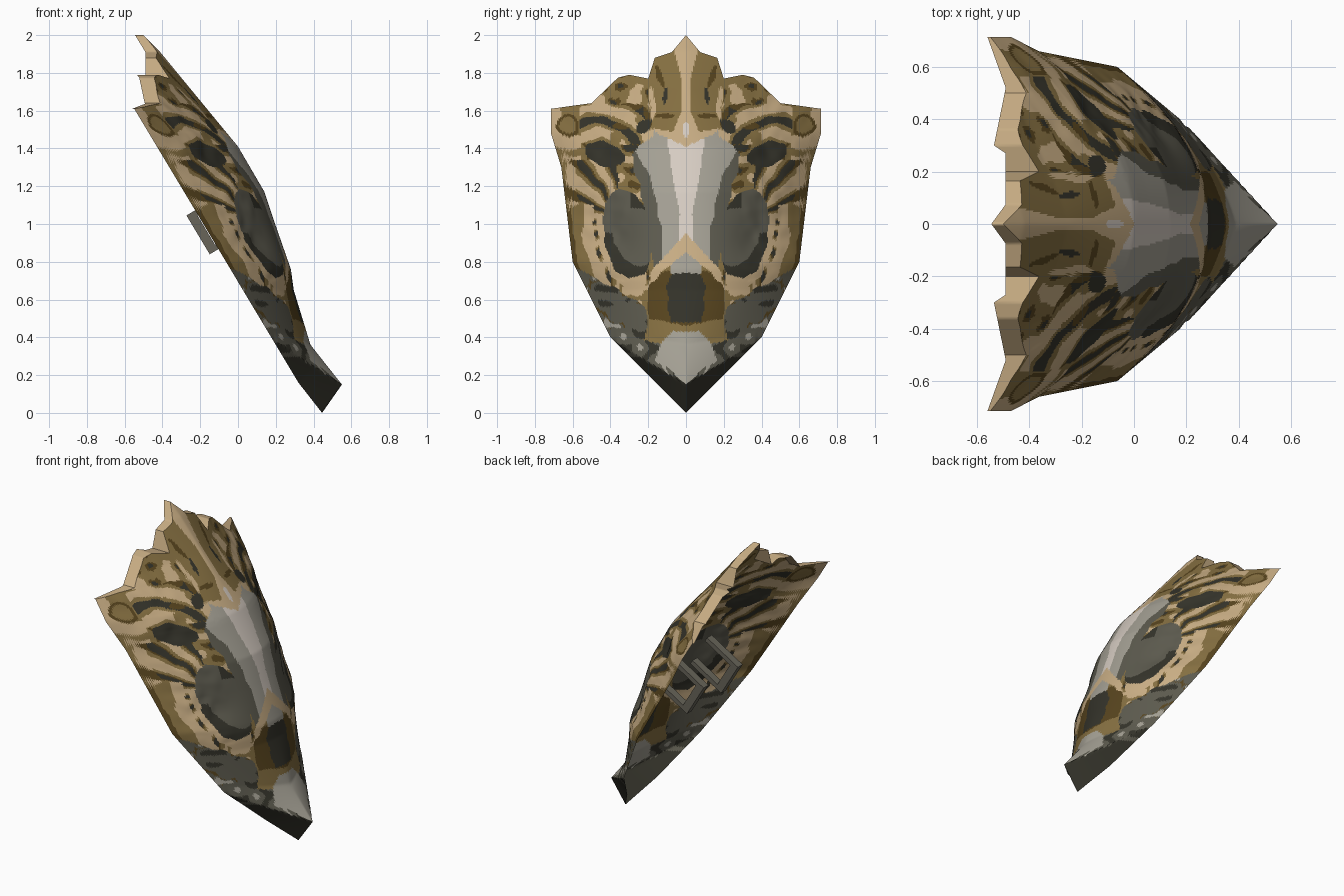
import bpy, bmesh, math
from mathutils import Vector, Matrix, noise

if "Cube" in bpy.data.objects:
    bpy.data.objects.remove(bpy.data.objects["Cube"])


def material(name, rgb):
    m = bpy.data.materials.new(name)
    m.diffuse_color = [((c / 255 + 0.055) / 1.055) ** 2.4 for c in rgb] + [1]
    m.use_nodes = True
    m.node_tree.nodes["Principled BSDF"].inputs["Base Color"].default_value = m.diffuse_color
    return m


MATS = [material("tan", (200, 173, 132)), material("gold", (133, 111, 65)),
        material("dark brown", (87, 68, 30)), material("charcoal", (52, 51, 42)),
        material("dark grey", (92, 90, 78)), material("mid grey", (163, 159, 147)),
        material("light grey", (214, 204, 194)), material("strap grey", (104, 101, 90))]
TAN, GOLD, BROWN, COAL, DARK, MID, LIGHT, STRAP = range(8)

# Half outline (y, z), folded top edge (y, x) and the side profiles (z, x)
TOP = [(0, 2), (.075, 1.91), (.165, 1.88), (.2, 1.77), (.3, 1.79), (.36, 1.775), (.5, 1.64), (.715, 1.61)]
FOLD = [(0, -.545), (.075, -.49), (.27, -.49), (.3, -.535), (.52, -.49), (.715, -.56)]
LOW = [(0, 0), (.4, .4), (.6, .8), (.66, 1.3), (.715, 1.48)]
RIDGE = [(0, .55), (.15, .55), (.34, .39), (.65, .295), (.76, .28), (.99, .2), (1.17, .14),
         (1.41, 0), (1.92, -.42), (2, -.5)]
RIM = [(0, .445), (.16, .32), (2, -.783)]
WIDTH = [(z, y) for y, z in LOW]
POWER = [(.2, 1.25), (.7, 2.05), (1.38, 2.05), (1.72, 1.3)]


def lerp(curve, v):
    for (a, p), (b, q) in zip(curve, curve[1:]):
        if v <= b:
            return p + (q - p) * max(0, v - a) / (b - a)
    return curve[-1][1]


def bump(y, z, cy, cz, r, height):
    return height * math.exp(-((y - cy) ** 2 + (z - cz) ** 2) / (r * r))


def depth(y, z):
    # Pointed lower tip: a side wall up to a crease, then a slope back to the body
    crease, knot = .15 + .6 * y, .36 + .2 * y
    if y < .375 and z < knot:
        edge = .55 - .92 * y
        if z < crease:
            return lerp(RIM, y) + (edge - lerp(RIM, y)) * (z - y) / (crease - y)
        return edge + (depth(y, knot) - edge) * (z - crease) / (knot - crease)
    s = min(1, y / max(lerp(WIDTH, z), 1e-4))
    rim = lerp(RIM, z)
    x = rim + (lerp(RIDGE, z) - rim) * (1 - s ** lerp(POWER, z))
    relief = bump(y, z, .42, 1.36, .08, -.03) + bump(y, z, .36, .92, .1, -.025)
    if z > .7 and y > .28:
        relief += .01 * noise.noise(Vector((y * 14, z * 14, 3))) * min(1, (y - .28) * 10)
    return x + relief * min(1, (1 - s) * 5)


def oval(y, z, cy, cz, ry, rz, tilt=0):
    """Below 1 inside the tilted oval."""
    c, s = math.cos(tilt), math.sin(tilt)
    dy, dz = y - cy, z - cz
    return math.hypot((dy * c + dz * s) / ry, (dz * c - dy * s) / rz)


# Half widths by height of the painted centre areas
PANEL = [(.74, .17), (1, .2), (1.38, .29), (1.48, .17)]
PANEL_SHADE = [(.74, .12), (1, .13), (1.25, .19), (1.41, .28)]
STRIPE = [(.9, .04), (1.05, .035), (1.43, .1)]
SNOUT = [(.48, .08), (.66, .105), (.75, .07)]
CHIN = [(.15, 0), (.29, .15), (.38, .13), (.43, .07)]


def lower(y, z):
    """Lower plate and snout."""
    if .15 < z < .43 and y < lerp(CHIN, z):
        return MID
    if .48 < z < .75 and y < lerp(SNOUT, z):
        return COAL
    if y < .2 and .46 + .2 * y < z < .78 - .3 * y:
        return BROWN
    if y < .21 and .38 < z < .56:
        return GOLD
    if z < min(.15 + .6 * y, .3):
        return COAL
    if z < .45 + .55 * y:
        n = noise.noise(Vector((y * 13, z * 16, 5)))
        return COAL if n > .2 else MID if n < -.4 else BROWN if -.3 < n < -.22 and z > .45 else DARK
    return None


def centre(y, z):
    """Smooth forehead panel, muzzle and crest."""
    if y < .2 and abs(z - .9 + .95 * y) < .05 - .12 * y:
        return TAN
    if z < .86 - .95 * y and z > .74 and y < .08:
        return MID
    if .9 - .95 * y < z < 1.41 + .5 * y and z < 1.5 and y < lerp(PANEL, z):
        if y < lerp(STRIPE, z):
            return LIGHT
        return DARK if y > lerp(PANEL_SHADE, z) else MID
    if oval(y, z, 0, 1.5, .016, .04) < 1:
        return LIGHT
    if z > 1.4 and y < .19 and (z < 1.48 + .15 * y or y < .02 + max(0, 1.6 - z) * .45
                                or y < .02 + max(0, z - 1.75) * .25):
        return TAN
    if oval(y, z, .115, 1.68, .014, .045, .2) < 1 or oval(y, z, .22, 1.52, .055, .02, -.7) < 1:
        return COAL
    if oval(y, z, .14, 1.78, .016, .06, -.3) < 1 or oval(y, z, .11, 1.57, .05, .014) < 1:
        return BROWN
    if oval(y, z, .18, 1.64, .014, .09, -.1) < 1:
        return TAN
    return None


def face(y, z):
    """Eye, cheek, whisker rays and brow curls."""
    if oval(y, z, .43, 1.37, .11, .06, .35) < 1:
        return COAL
    cheek = oval(y, z, .31, .95, .125, .24, -.15)
    if cheek < 1:
        crescent = oval(y, z, .27, .98, .125, .2, -.15) > 1 and z < .95
        return COAL if crescent or (y < .3 and z > 1.08) else DARK
    if cheek < 1.25 and z < 1.05 and y > .22:
        return TAN
    if z < 1.1 and cheek > 1.42 and y > .4:
        return BROWN if y > lerp(WIDTH, z) - .025 else TAN if cheek < 1.85 else GOLD
    if z < 1.34 and y > .36:
        ray = math.sin(math.atan2(z - 1.0, y - .3) * 15 + .8)
        if y > .58:
            return BROWN if ray > .3 else TAN if y < .63 else GOLD
        return COAL if ray > .72 else BROWN if ray > .45 else TAN if ray < -.35 else GOLD
    if y > .56 and z > 1.4:
        corner = oval(y, z, .625, 1.52, .06, .06, .3)
        return GOLD if corner < .75 else BROWN if corner < 1 else TAN if y > .66 or z < 1.47 else GOLD
    if 1.42 < z < 1.64 and y > .18:
        curl = math.sin(42 * math.hypot(y - .47, (z - 1.36) * 1.15) - 1.2)
        spot = noise.noise(Vector((y * 9, z * 12, 2)))
        if curl > .55:
            return COAL if spot > -.02 else BROWN
        return TAN if curl < -.25 and spot < .22 else GOLD
    if y > .2:
        n = noise.noise(Vector((y * 13, z * 16, 5)))
        return COAL if n > .42 else BROWN if n > .25 else TAN if n < -.22 else GOLD
    return GOLD


def colour(y, z):
    warp = .018 * min(1, y * 6)
    wy = y + warp * noise.noise(Vector((y * 12, z * 12, 0)))
    wz = z + warp * noise.noise(Vector((y * 12, z * 12, 9)))
    for paint in (centre, lower, face):
        c = paint(wy, wz)
        if c is not None:
            return c


# Shield plate: one curved half sheet with a folded top edge, mirrored
ROWS = 200
cols = sorted({round(i * .0075, 4) for i in range(95)} | {p[0] for p in TOP + LOW})
bm = bmesh.new()
grid = []
for y in cols:
    lo, hi = lerp(LOW, y), lerp(TOP, y)
    zs = [lo + (hi - lo) * j / ROWS for j in range(ROWS + 1)]
    line = [bm.verts.new((depth(y, z), y, z)) for z in zs]
    line.append(bm.verts.new((min(lerp(FOLD, y), line[-1].co.x - .002), y, hi)))
    grid.append(line)
for a, b in zip(grid, grid[1:]):
    for j in range(ROWS + 1):
        f = bm.faces.new((a[j], b[j], b[j + 1], a[j + 1]))
        c = f.calc_center_median()
        f.material_index = TAN if j == ROWS else colour(c.y, c.z)
me = bpy.data.meshes.new("shield_plate")
bm.to_mesh(me)
bm.free()
for m in MATS:
    me.materials.append(m)
plate = bpy.data.objects.new("shield_plate", me)
bpy.context.collection.objects.link(plate)
bpy.context.view_layer.objects.active = plate
plate.select_set(True)
bpy.ops.object.shade_smooth_by_angle(angle=math.radians(35))
mirror = plate.modifiers.new("mirror", 'MIRROR')
mirror.use_axis = (False, True, False)
mirror.merge_threshold = .0005

# Two arm straps behind the plate, each a bar on two posts
BACK, UP = Vector((-.857, 0, -.514)), Vector((-.514, 0, .857))
TURN = Matrix((BACK, (0, 1, 0), UP)).transposed().to_4x4()
for name, y in (("strap_left", .18), ("strap_right", -.18)):
    bm = bmesh.new()
    parts = [((0, 0, 0), (.05, .05, .24))]
    parts += [((-.12, 0, s * .105), (.24, .05, .03)) for s in (-1, 1)]
    for pos, size in parts:
        bmesh.ops.create_cube(bm, size=1, matrix=Matrix.Translation(pos) @ Matrix.Diagonal((*size, 1)))
    bm.transform(Matrix.Translation((-.19, y, .955)) @ TURN)
    me = bpy.data.meshes.new(name)
    bm.to_mesh(me)
    bm.free()
    me.materials.append(MATS[STRAP])
    bpy.context.collection.objects.link(bpy.data.objects.new(name, me))
